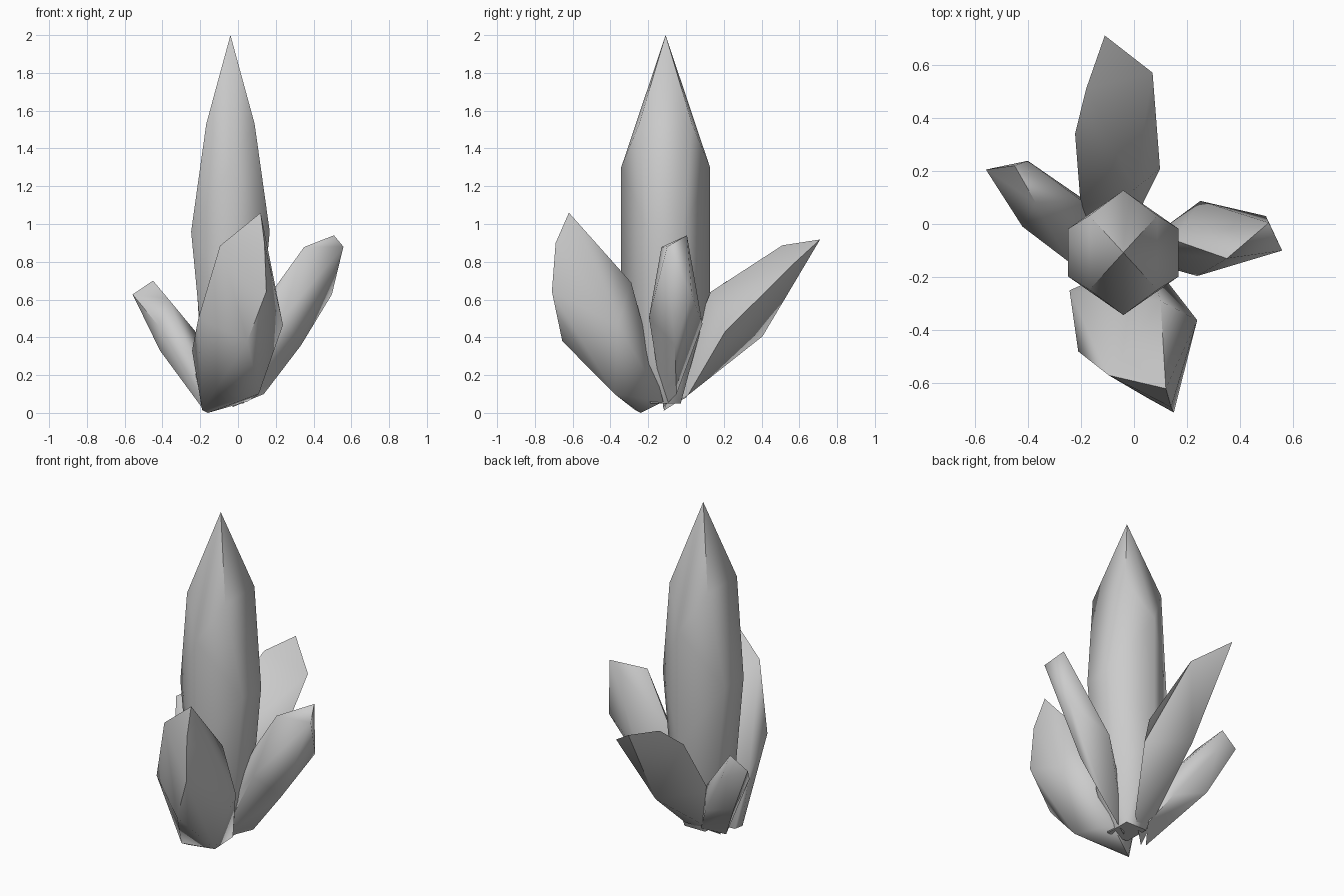
import bpy, bmesh, math


def crystal(name, points):
    """Faceted crystal: the convex skin around its corner points."""
    bm = bmesh.new()
    for p in points:
        bm.verts.new(p)
    res = bmesh.ops.convex_hull(bm, input=bm.verts[:])
    loose = [v for v in bm.verts if not v.link_faces]
    bmesh.ops.delete(bm, geom=loose, context='VERTS')
    bmesh.ops.recalc_face_normals(bm, faces=bm.faces[:])
    mesh = bpy.data.meshes.new(name)
    bm.to_mesh(mesh)
    bm.free()
    obj = bpy.data.objects.new(name, mesh)
    bpy.context.collection.objects.link(obj)
    bpy.ops.object.select_all(action='DESELECT')
    obj.select_set(True)
    bpy.context.view_layer.objects.active = obj
    bpy.ops.object.shade_smooth_by_angle(angle=math.radians(60))
    return obj


# Tall middle crystal: mirrored corner rings (half width, half depth, height)
cx, cy = -0.04, -0.108
rings = [(0, 0, 2.0), (0.128, 0.14, 1.53), (0, 0.235, 1.3),
         (0.208, 0.09, 0.96), (0, 0.235, 0.62), (0.145, 0.09, 0.3),
         (0.07, 0.08, 0.05)]
corners = {(cx + sx * w, cy + sy * d, z)
           for w, d, z in rings for sx in (-1, 1) for sy in (-1, 1)}
crystal("middle_crystal", sorted(corners))

# Broad crystal leaning to the front
crystal("front_crystal", [
    (0.12, -0.62, 1.06), (0.14, -0.69, 0.9), (0.15, -0.71, 0.643),
    (0.05, -0.655, 0.38), (-0.095, -0.57, 0.885), (-0.21, -0.48, 0.5),
    (-0.243, -0.25, 0.33), (0.238, -0.362, 0.465), (0.1, -0.29, 0.69),
    (-0.19, -0.27, 0.015), (-0.16, -0.24, 0), (0.11, -0.378, 0.1),
    (0.05, -0.12, 0.06)])

# Slim crystal leaning to the right
crystal("right_crystal", [
    (0.508, 0.005, 0.94), (0.558, -0.1, 0.88), (0.497, 0.03, 0.627),
    (0.35, -0.13, 0.878), (0.25, 0.087, 0.47), (0.238, -0.196, 0.505),
    (0.333, -0.06, 0.357), (0.137, -0.05, 0.1), (-0.03, -0.12, 0.03),
    (0.15, -0.06, 0.6), (0, -0.1, 0.25)])

# Crystal leaning to the back
crystal("back_crystal", [
    (-0.11, 0.71, 0.918), (0.07, 0.57, 0.79), (-0.18, 0.51, 0.887),
    (-0.222, 0.34, 0.75), (-0.08, 0.405, 0.405), (0.098, 0.207, 0.43),
    (0, 0.13, 0.64), (-0.2, 0.06, 0.35), (0, 0.01, 0.093),
    (-0.15, -0.12, 0.01)])

# Small crystal leaning to the left
crystal("left_crystal", [
    (-0.558, 0.205, 0.627), (-0.45, 0.22, 0.7), (-0.4, 0.238, 0.55),
    (-0.42, -0.01, 0.46), (-0.413, 0.13, 0.33), (-0.37, 0.08, 0.605),
    (-0.2, 0.09, 0.4), (-0.245, -0.143, 0.3), (-0.2, 0.1, 0.25),
    (-0.185, -0.12, 0.02), (-0.1, 0, 0.08)])
